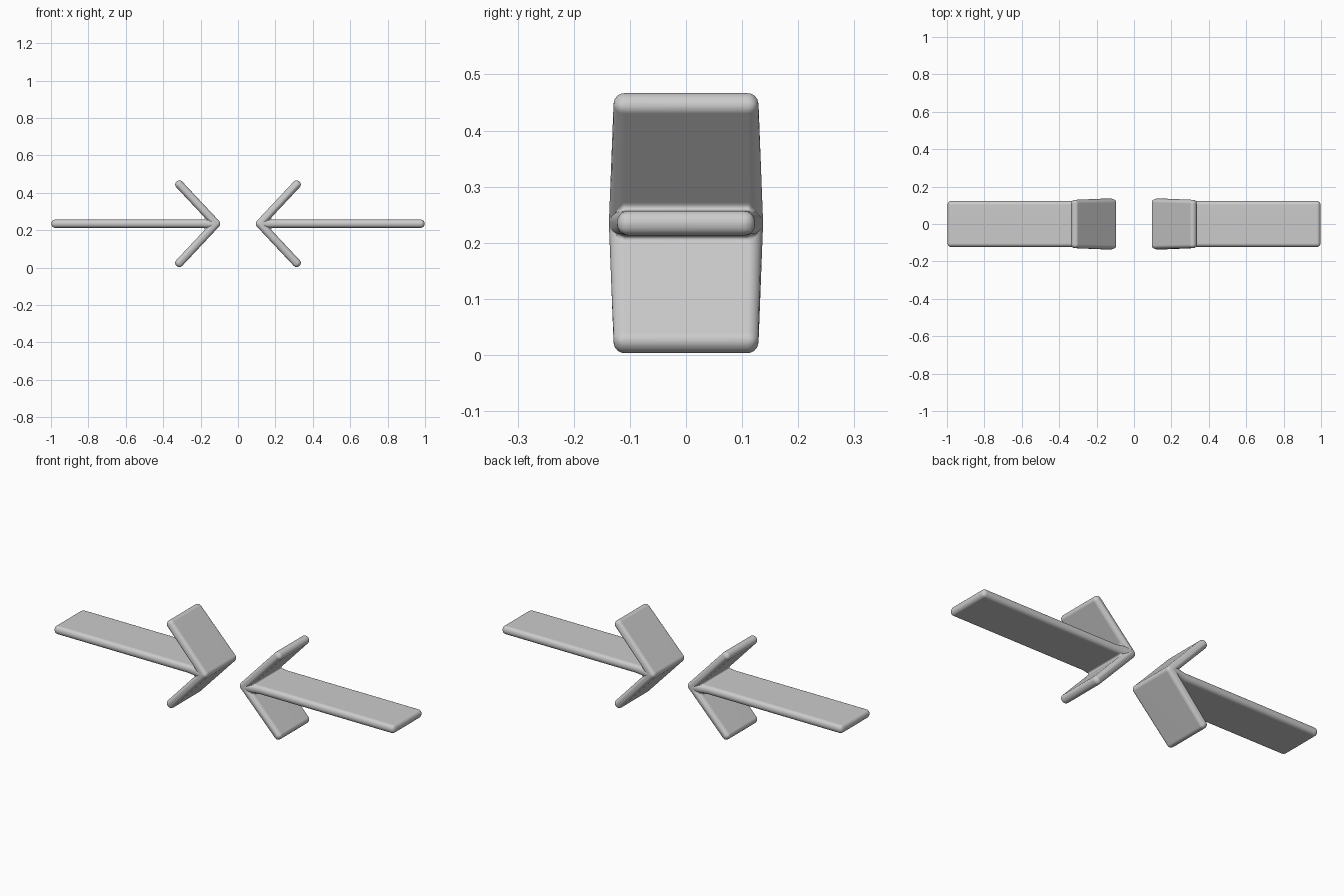
import bpy
import bmesh
from mathutils import Vector

cube = bpy.data.objects.get("Cube")
if cube:
    bpy.data.objects.remove(cube)

# Plain light grey for everything
grey = bpy.data.materials.new("light grey")
grey.use_nodes = True
colour = (0.6, 0.6, 0.6, 1)
grey.diffuse_color = colour
grey.node_tree.nodes["Principled BSDF"].inputs["Base Color"].default_value = colour

MID = 0.235      # height of the shaft centre
HALF = 0.022     # half thickness of the plates

# Upper half of the arrow outline
apex = Vector((0.117, 0))
arm = Vector((0.313, 0.209)) - apex
along = arm.normalized() * HALF
across = Vector((-along.y, along.x))
end = apex + arm + along
inner = apex - across
joint_x = inner.x + arm.x * (HALF - inner.y) / arm.y
tip_x = apex.x + across.x - arm.x * across.y / arm.y

# Outline points: x, height from the middle, half width
upper = [(*(end + across), 0.129), (*(end - across), 0.129),
         (joint_x, HALF, 0.132), (joint_x + 0.04, HALF, 0.123),
         (0.997, HALF, 0.123)]
outline = [(tip_x, 0, 0.134)] + upper + [(x, -z, w) for x, z, w in reversed(upper)]
CAPS = [(0, 1, 2, 3), (0, 3, 8), (3, 4, 7, 8), (4, 5, 6, 7), (0, 8, 9, 10)]


def make_arrow(name, side):
    """Inward-pointing arrow: a bent head plate joined to a flat shaft."""
    bm = bmesh.new()
    front = [bm.verts.new((side * x, -w, MID + z)) for x, z, w in outline]
    back = [bm.verts.new((side * x, w, MID + z)) for x, z, w in outline]
    for cap in CAPS:
        bm.faces.new([front[i] for i in cap])
        bm.faces.new([back[i] for i in reversed(cap)])
    for i in range(len(outline)):
        j = (i + 1) % len(outline)
        bm.faces.new((front[j], front[i], back[i], back[j]))
    bmesh.ops.recalc_face_normals(bm, faces=bm.faces)
    mesh = bpy.data.meshes.new(name)
    bm.to_mesh(mesh)
    bm.free()
    mesh.materials.append(grey)
    obj = bpy.data.objects.new(name, mesh)
    bpy.context.collection.objects.link(obj)

    # Soft rounded edges
    bevel = obj.modifiers.new("rounded edges", "BEVEL")
    bevel.width = 0.02
    bevel.segments = 5
    bevel.limit_method = "ANGLE"
    bevel.angle_limit = 0.6
    for face in mesh.polygons:
        face.use_smooth = True
    weighted = obj.modifiers.new("smooth shading", "WEIGHTED_NORMAL")
    weighted.keep_sharp = True


make_arrow("left_arrow", 1)
make_arrow("right_arrow", -1)
